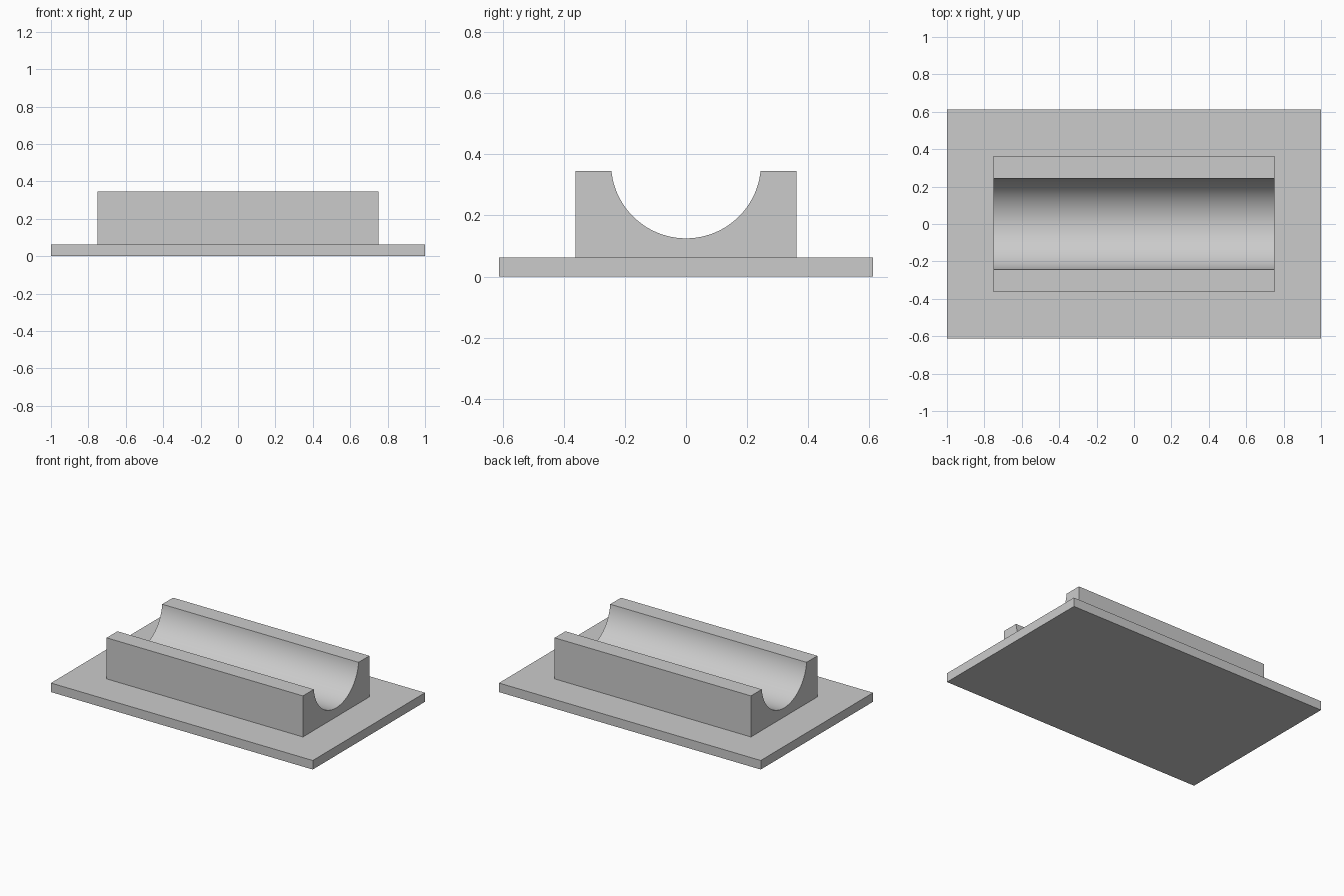
import bpy
import bmesh
from math import asin, sin, cos, radians

cube = bpy.data.objects.get("Cube")
if cube:
    bpy.data.objects.remove(cube, do_unlink=True)

GREY = (0.6, 0.6, 0.6, 1.0)
grey = bpy.data.materials.new("plain grey")
grey.use_nodes = True
grey.diffuse_color = GREY
grey.node_tree.nodes["Principled BSDF"].inputs["Base Color"].default_value = GREY


def extrude_profile(name, profile, half_length):
    """Extrude a closed (y, z) profile along x, centred on the origin."""
    bm = bmesh.new()
    face = bm.faces.new([bm.verts.new((-half_length, y, z)) for y, z in profile])
    result = bmesh.ops.extrude_face_region(bm, geom=[face])
    moved = [v for v in result["geom"] if isinstance(v, bmesh.types.BMVert)]
    bmesh.ops.translate(bm, verts=moved, vec=(2 * half_length, 0, 0))
    bmesh.ops.recalc_face_normals(bm, faces=bm.faces)
    mesh = bpy.data.meshes.new(name)
    bm.to_mesh(mesh)
    bm.free()
    mesh.materials.append(grey)
    obj = bpy.data.objects.new(name, mesh)
    bpy.context.collection.objects.link(obj)
    return obj


BASE_TOP = 0.0625

# Flat base plate
base_y = 0.6125
extrude_profile("base_plate",
                [(-base_y, 0), (base_y, 0), (base_y, BASE_TOP), (-base_y, BASE_TOP)], 1.0)

# Cradle block with a round trough along its top
block_y, block_top = 0.3625, 0.346
radius, floor = 0.2455, 0.125
centre_z = floor + radius
half_angle = asin((block_top - centre_z) / radius) + radians(90)
steps = 48
trough = []
for i in range(steps + 1):
    a = half_angle * (1 - 2 * i / steps)
    trough.append((radius * sin(a), centre_z - radius * cos(a)))
outline = [(-block_y, BASE_TOP), (block_y, BASE_TOP), (block_y, block_top)]
cradle = extrude_profile("cradle_block", outline + trough + [(-block_y, block_top)], 0.75)

# Smooth trough, crisp edges
bpy.ops.object.select_all(action="DESELECT")
cradle.select_set(True)
bpy.context.view_layer.objects.active = cradle
bpy.ops.object.shade_smooth_by_angle(angle=radians(30))
